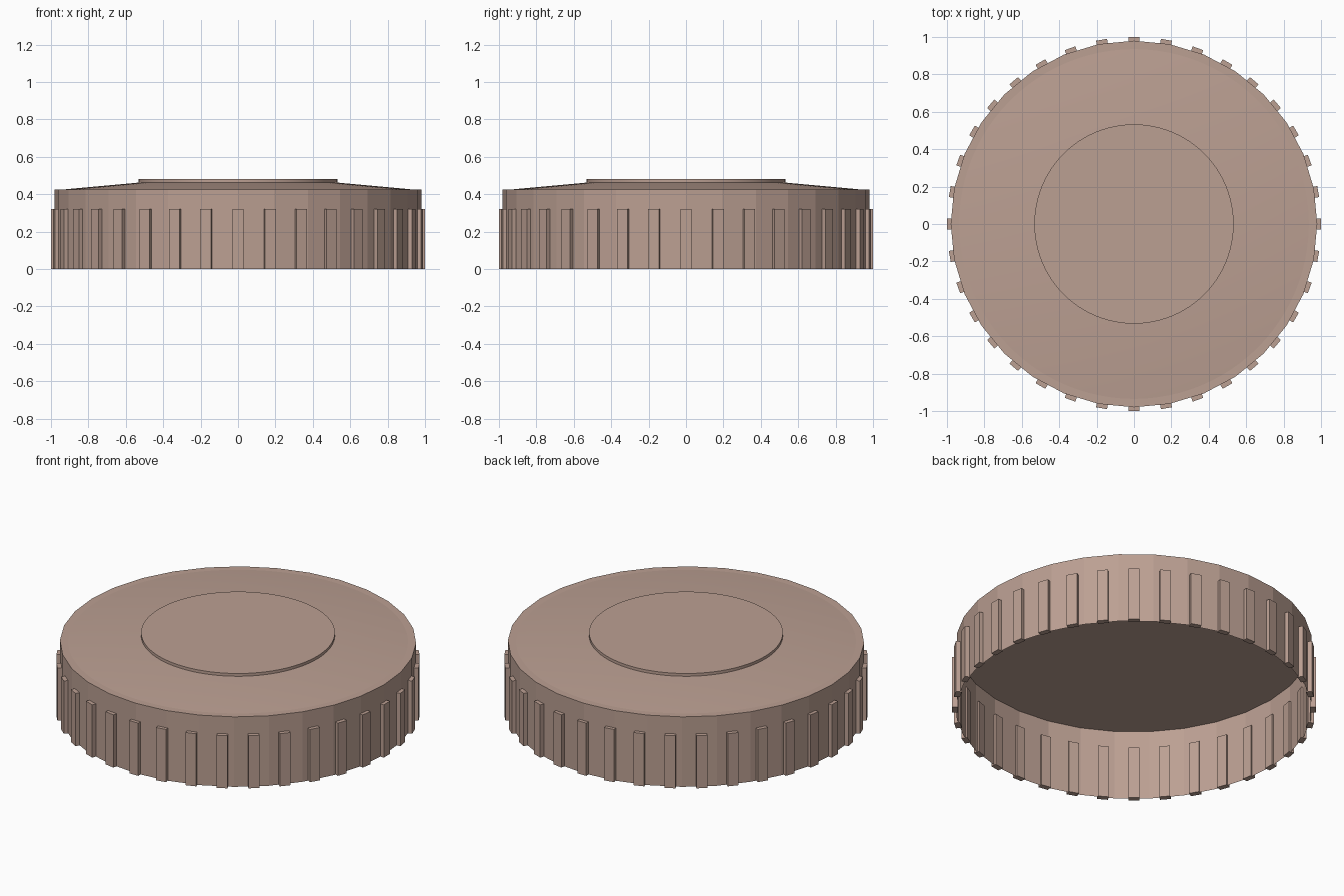
import bpy, bmesh, math
from mathutils import Matrix, Vector

cube = bpy.data.objects.get("Cube")
if cube:
    bpy.data.objects.remove(cube, do_unlink=True)

mat = bpy.data.materials.new("dusty_rose_plastic")
mat.use_nodes = True
COLOUR = (0.50, 0.35, 0.29, 1)
mat.diffuse_color = COLOUR
mat.node_tree.nodes["Principled BSDF"].inputs["Base Color"].default_value = COLOUR


def finish(name, bm, smooth=False):
    mesh = bpy.data.meshes.new(name)
    bm.to_mesh(mesh)
    bm.free()
    mesh.materials.append(mat)
    obj = bpy.data.objects.new(name, mesh)
    bpy.context.collection.objects.link(obj)
    if smooth:
        bpy.ops.object.select_all(action="DESELECT")
        obj.select_set(True)
        bpy.context.view_layer.objects.active = obj
        bpy.ops.object.shade_smooth_by_angle(angle=math.radians(20))
    return obj


def tapered(r_low, r_high, z_low, z_high, sides, open_bottom=True):
    """Round solid between two heights, optionally without its bottom face."""
    bm = bmesh.new()
    bmesh.ops.create_cone(bm, cap_ends=True, segments=sides, radius1=r_low,
                          radius2=r_high, depth=z_high - z_low,
                          matrix=Matrix.Translation((0, 0, (z_low + z_high) / 2)))
    if open_bottom:
        bmesh.ops.delete(bm, geom=[f for f in bm.faces if f.normal.z < -0.9],
                         context="FACES_ONLY")
    return bm


# Thin faceted skirt, open below, closed by a flat top
finish("cap_body", tapered(0.98, 0.98, 0, 0.425, 32))

# Shallow sloping shoulder
finish("sloped_top", tapered(0.935, 0.52, 0.425, 0.463, 96), smooth=True)

# Raised centre disc
finish("centre_disc", tapered(0.533, 0.533, 0.463, 0.48, 96, open_bottom=False),
       smooth=True)

# Grip ribs around the skirt
RIBS, INNER, OUTER, WIDTH, HEIGHT = 36, 0.967, 1.0, 0.06, 0.32
ribs = bmesh.new()
for i in range(RIBS):
    place = (Matrix.Rotation(math.tau * i / RIBS, 4, "Z")
             @ Matrix.Translation(((INNER + OUTER) / 2, 0, HEIGHT / 2))
             @ Matrix.Diagonal(Vector((OUTER - INNER, WIDTH, HEIGHT, 1))))
    bmesh.ops.create_cube(ribs, size=1, matrix=place)
finish("grip_ribs", ribs)
